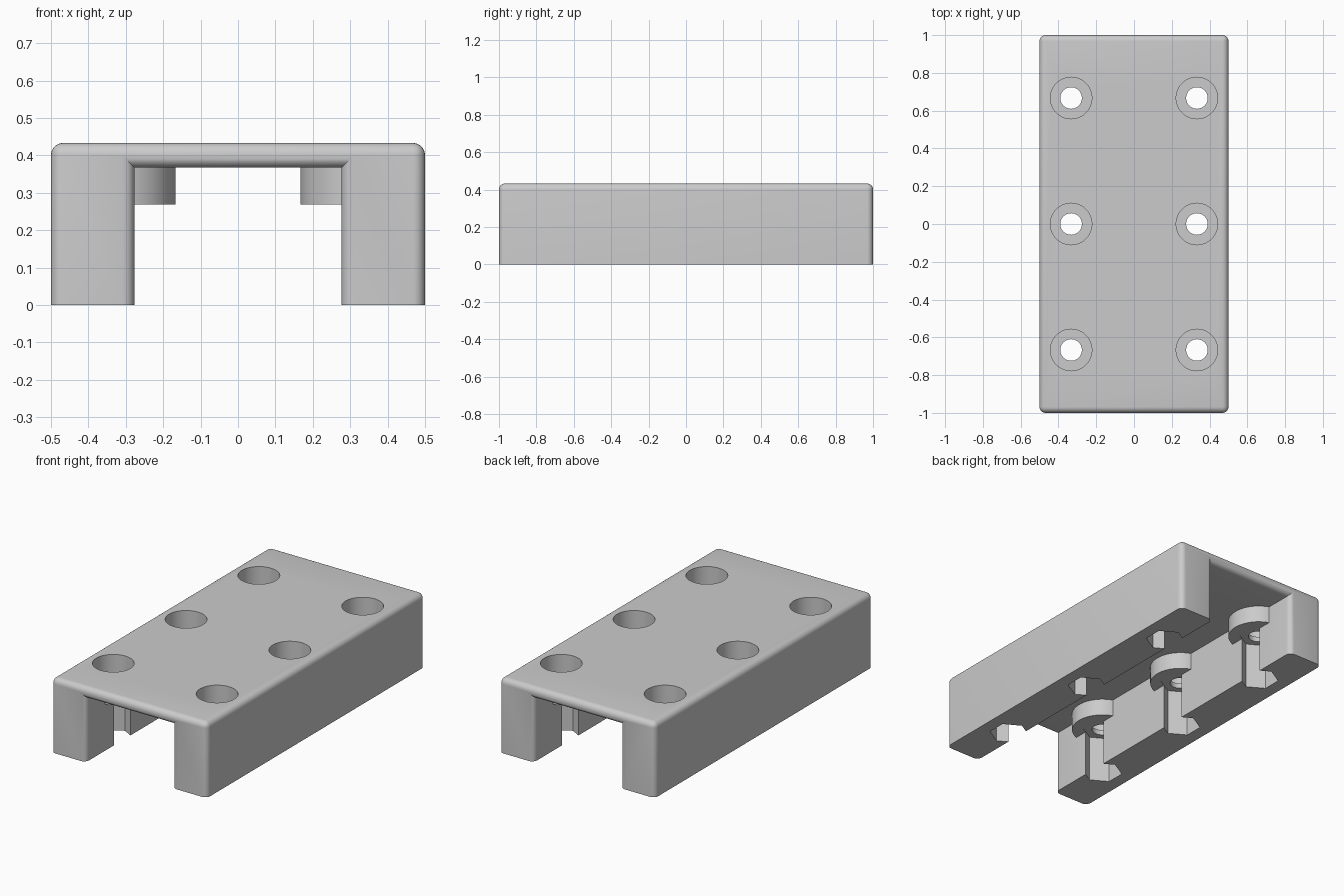
import bpy, bmesh, math

if "Cube" in bpy.data.objects:
    bpy.data.objects.remove(bpy.data.objects["Cube"], do_unlink=True)

HALF_W, HALF_L, HEIGHT = 0.5, 1.0, 0.433
INNER, CEILING = 0.277, 0.367
FILLET = 0.032
HOLE_X, PITCH = 0.333, 0.667

grey = bpy.data.materials.new("light grey")
grey.use_nodes = True
grey.diffuse_color = (0.6, 0.6, 0.6, 1)
grey.node_tree.nodes["Principled BSDF"].inputs["Base Color"].default_value = (0.6, 0.6, 0.6, 1)


def add_object(name, bm):
    mesh = bpy.data.meshes.new(name)
    bmesh.ops.recalc_face_normals(bm, faces=bm.faces)
    bm.to_mesh(mesh)
    bm.free()
    mesh.materials.append(grey)
    obj = bpy.data.objects.new(name, mesh)
    bpy.context.collection.objects.link(obj)
    return obj


def columns(name, radius, z0, z1, sides, turn=0.0):
    """Six upright prisms, one at every screw position."""
    bm = bmesh.new()
    for sx in (-1, 1):
        for row in (-1, 0, 1):
            ring = []
            for i in range(sides):
                a = turn + 2 * math.pi * i / sides
                ring.append(bm.verts.new((sx * HOLE_X + radius * math.cos(a),
                                          row * PITCH + radius * math.sin(a), z0)))
            base = bm.faces.new(ring)
            top = bmesh.ops.extrude_face_region(bm, geom=[base])["geom"]
            bmesh.ops.translate(bm, vec=(0, 0, z1 - z0),
                                verts=[g for g in top if isinstance(g, bmesh.types.BMVert)])
    return add_object(name, bm)


# Channel body: U profile extruded along its length
bm = bmesh.new()
half = [(HALF_W, HEIGHT), (HALF_W, 0), (INNER, 0), (INNER, CEILING)]
outline = half + [(-x, z) for x, z in reversed(half)]
face = bm.faces.new([bm.verts.new((x, -HALF_L, z)) for x, z in outline])
far = bmesh.ops.extrude_face_region(bm, geom=[face])["geom"]
bmesh.ops.translate(bm, vec=(0, 2 * HALF_L, 0),
                    verts=[g for g in far if isinstance(g, bmesh.types.BMVert)])
bmesh.ops.recalc_face_normals(bm, faces=bm.faces)

# Round the end outlines and the long top edges, keep the feet sharp
rounded = []
for e in bm.edges:
    a, b = (v.co for v in e.verts)
    on_end = abs(a.y - b.y) < 0.01
    on_top = min(a.z, b.z) > HEIGHT - 0.01
    if (on_end and max(a.z, b.z) > 0.01) or on_top:
        rounded.append(e)
bmesh.ops.bevel(bm, geom=rounded, offset=FILLET, segments=6, profile=0.5, affect='EDGES')
body = add_object("channel_block", bm)

# Screw bosses, counterbores, through holes and hexagonal nut pockets
steps = [
    (columns("screw_bosses", 0.166, 0.268, 0.39, 64), 'UNION'),
    (columns("counterbore_cutter", 0.11, 0.3, 0.6, 48), 'DIFFERENCE'),
    (columns("screw_hole_cutter", 0.057, -0.1, 0.5, 40), 'DIFFERENCE'),
    (columns("nut_pocket_cutter", 0.108, -0.2, 0.27, 6, math.pi / 6), 'DIFFERENCE'),
]
for tool, operation in steps:
    tool.hide_render = True
    mod = body.modifiers.new(tool.name, 'BOOLEAN')
    mod.operation = operation
    mod.solver = 'EXACT'
    mod.object = tool

# Bake the result and drop the helpers
bpy.context.view_layer.update()
graph = bpy.context.evaluated_depsgraph_get()
result = bpy.data.meshes.new_from_object(body.evaluated_get(graph))
body.modifiers.clear()
body.data = result
for tool, _ in steps:
    bpy.data.objects.remove(tool, do_unlink=True)

bpy.ops.object.select_all(action='DESELECT')
body.select_set(True)
bpy.context.view_layer.objects.active = body
bpy.ops.object.shade_smooth_by_angle(angle=math.radians(30))
